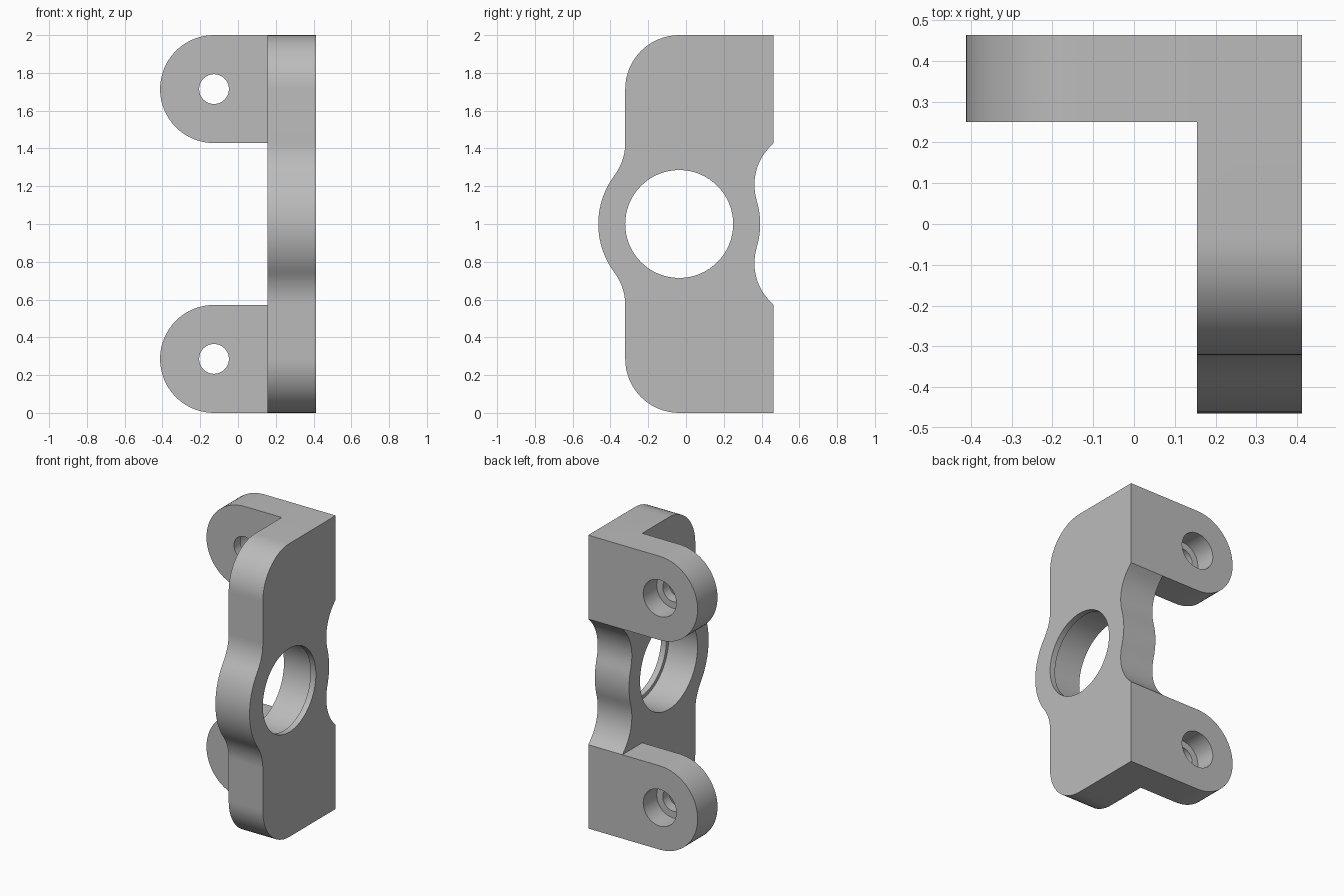
import bpy, bmesh
from math import cos, sin, pi, radians, atan2
from mathutils import Matrix, Vector

cube = bpy.data.objects.get("Cube")
if cube:
    bpy.data.objects.remove(cube)

U = 1 / 7                       # design module
X_IN, X_OUT = 0.155, 0.4125     # plate faces
Y_BACK, Y_EAR = 0.464, 0.25     # ear faces
HUB = Vector((-0.036, 1.0))     # centre of the large bore (y, z)
EAR_X = -0.127                  # centre of the ear holes
R = 2 * U

grey = bpy.data.materials.new("plain_grey")
grey.use_nodes = True
grey.diffuse_color = (0.5, 0.5, 0.5, 1)
grey.node_tree.nodes["Principled BSDF"].inputs["Base Color"].default_value = (0.5, 0.5, 0.5, 1)


def arc(centre, r, a0, a1, n=16):
    return [(centre[0] + r * cos(a0 + (a1 - a0) * i / n),
             centre[1] + r * sin(a0 + (a1 - a0) * i / n)) for i in range(n + 1)]


def prism(name, points, axis, start, end):
    """Extrude a 2D outline (y,z) along x, or (x,z) along y."""
    place = (lambda p: (start, p[0], p[1])) if axis == "x" else (lambda p: (p[0], start, p[1]))
    bm = bmesh.new()
    face = bm.faces.new([bm.verts.new(place(p)) for p in points])
    out = bmesh.ops.extrude_face_region(bm, geom=[face])
    shift = Vector((end - start, 0, 0) if axis == "x" else (0, end - start, 0))
    bmesh.ops.translate(bm, vec=shift, verts=[v for v in out["geom"] if isinstance(v, bmesh.types.BMVert)])
    bmesh.ops.recalc_face_normals(bm, faces=bm.faces)
    mesh = bpy.data.meshes.new(name)
    bm.to_mesh(mesh)
    bm.free()
    mesh.materials.append(grey)
    obj = bpy.data.objects.new(name, mesh)
    bpy.context.collection.objects.link(obj)
    return obj


def disc(centre, r, n):
    return arc(centre, r, 0, 2 * pi, n)[:-1]


def combine(target, tool, operation):
    """Apply a boolean and discard the tool."""
    bpy.context.view_layer.objects.active = target
    mod = target.modifiers.new("combine", "BOOLEAN")
    mod.operation, mod.solver, mod.object = operation, "EXACT", tool
    bpy.ops.object.modifier_apply(modifier=mod.name)
    bpy.data.objects.remove(tool)


# Upper half of the plate outline, from the back of the hub round to the front
notch = Vector((0.648, 1.208))
corner = Vector((Y_BACK, 1 + 3 * U))
a_notch = atan2(notch.y - HUB.y, notch.x - HUB.x)
a_corner = atan2(corner.y - notch.y, corner.x - notch.x)
waist = HUB + Vector((-4 * U, 3 * U))
a_waist = atan2(3, -4)
half = arc(HUB, 3 * U, 0, a_notch, 6)
half += arc(notch, R, a_notch + pi, a_corner, 14)[1:-1]
half += [tuple(corner), (Y_BACK, 2)]
half += arc((HUB.x, 2 - R), R, pi / 2, pi)
half += arc(waist, R, 0, a_waist - pi, 10)
half += arc(HUB, 3 * U, a_waist, pi, 10)[1:]
lower = [(y, 2 - z) for y, z in reversed(half[1:-1])]
bracket = prism("bracket", half + lower, "x", X_IN, X_OUT)

# Mounting ears with rounded ends
for z in (R, 2 - R):
    outline = [(X_IN, z - R), (X_IN, z + R)] + arc((EAR_X, z), R, pi / 2, 1.5 * pi, 32)
    combine(bracket, prism("ear", outline, "y", Y_EAR, Y_BACK), "UNION")

# Large bore: wide from the inside, with a thin lip at the outer face
combine(bracket, prism("bore", disc(HUB, 0.31, 64), "x", X_IN - 0.05, X_OUT - 0.04), "DIFFERENCE")
combine(bracket, prism("bore_lip", disc(HUB, R, 64), "x", X_IN, X_OUT + 0.05), "DIFFERENCE")

# Screw holes counterbored from the back
for z in (R, 2 - R):
    combine(bracket, prism("counterbore", disc((EAR_X, z), 0.125, 40), "y", Y_BACK - 0.145, Y_BACK + 0.05), "DIFFERENCE")
    combine(bracket, prism("screw_hole", disc((EAR_X, z), 0.079, 32), "y", Y_EAR - 0.05, Y_BACK), "DIFFERENCE")

# Smooth curves, crisp edges
bpy.ops.object.select_all(action="DESELECT")
bracket.select_set(True)
bpy.context.view_layer.objects.active = bracket
bpy.ops.object.shade_smooth_by_angle(angle=radians(25))
